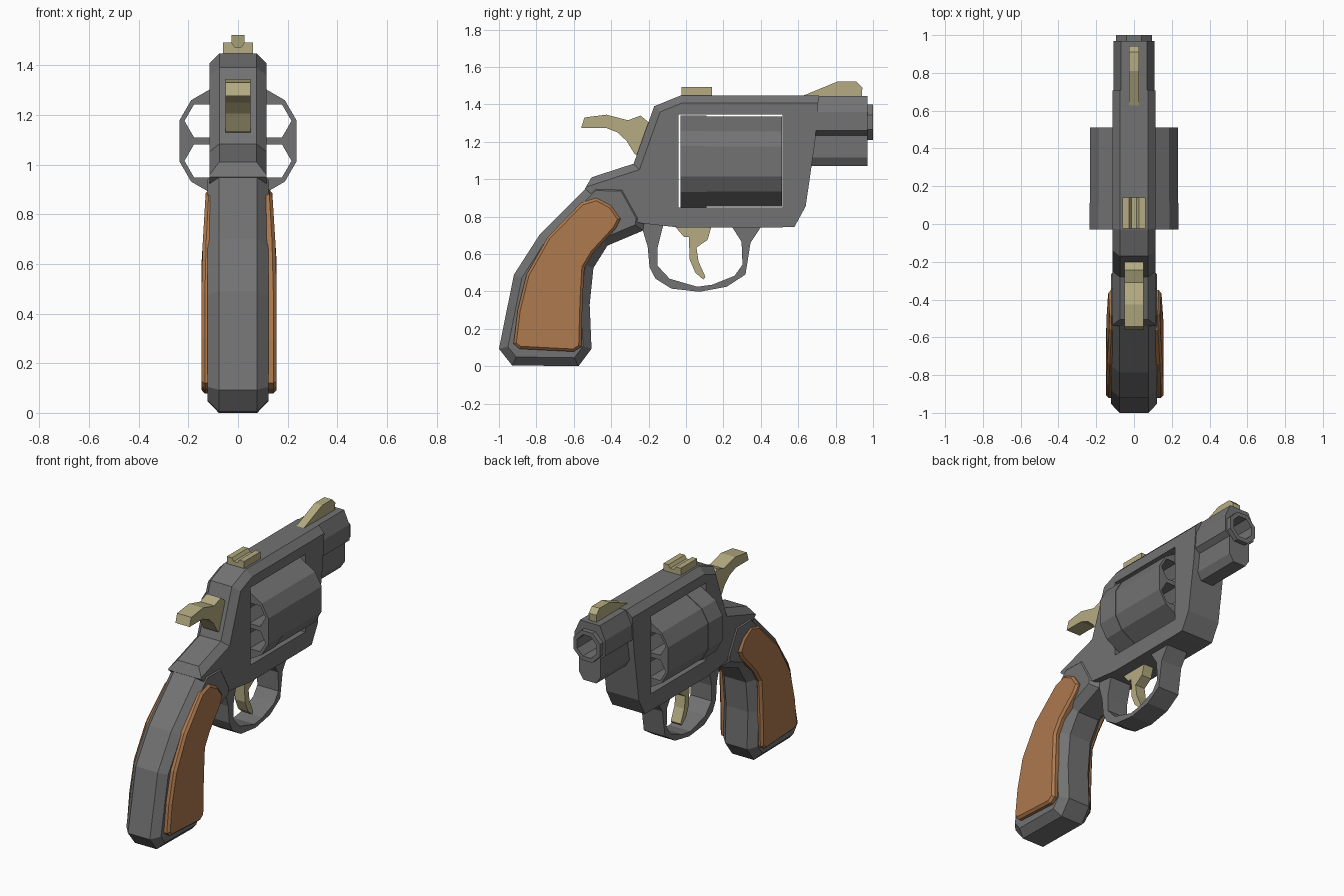
import bpy, bmesh
from math import cos, sin, radians

if "Cube" in bpy.data.objects:
    bpy.data.objects.remove(bpy.data.objects["Cube"])

def material(name, col):
    m = bpy.data.materials.new(name)
    m.diffuse_color = (*col, 1)
    m.use_nodes = True
    m.node_tree.nodes["Principled BSDF"].inputs["Base Color"].default_value = m.diffuse_color
    return m

wood = material("wood", (0.42, 0.19, 0.075))
brass = material("brass", (0.46, 0.41, 0.22))
steel = material("steel", (0.17, 0.17, 0.17))

def prism(name, pts, a, b, axis='x', bevel=0, chain=None, caps=(0, 1), mat=steel):
    """Extrude a profile (y,z along x, or x,z along y) from a to b; bevel chosen rim edges."""
    bm = bmesh.new()
    n = len(pts)
    rings = [[bm.verts.new((t, u, v) if axis == 'x' else (u, t, v)) for u, v in pts] for t in (a, b)]
    for r in rings:
        bm.faces.new(r)
    for i in range(n):
        j = (i + 1) % n
        bm.faces.new((rings[0][i], rings[0][j], rings[1][j], rings[1][i]))
    bmesh.ops.recalc_face_normals(bm, faces=bm.faces)
    if bevel:
        ids = range(n) if chain is None else chain
        edges = [bm.edges.get((rings[c][i], rings[c][(i + 1) % n])) for c in caps for i in ids]
        bmesh.ops.bevel(bm, geom=edges, offset=bevel, segments=1, affect='EDGES', clamp_overlap=False)
    me = bpy.data.meshes.new(name)
    bm.to_mesh(me)
    bm.free()
    ob = bpy.data.objects.new(name, me)
    bpy.context.collection.objects.link(ob)
    me.materials.append(mat)
    return ob

def cut(ob, cutter):
    m = ob.modifiers.new("cut", 'BOOLEAN')
    m.operation, m.solver, m.object = 'DIFFERENCE', 'EXACT', cutter
    bpy.context.view_layer.objects.active = ob
    bpy.ops.object.modifier_apply(modifier=m.name)

def ring(r, angles, cx=0, cz=0):
    return [(cx + r * cos(radians(t)), cz + r * sin(radians(t))) for t in angles]

def mirrored(half):
    return half + [(-x, z) for x, z in reversed(half)]

# Frame: front/top C-shaped half and lower rail close around the drum window
prism("frame", [(.71, 1.447), (-.03, 1.447), (-.17, 1.39), (-.28, 1.083), (-.505, 1.01),
                (-.54, .95), (-.44, .86), (-.243, .765), (-.04, .742), (-.04, 1.345),
                (.515, 1.345), (.515, .743), (.58, .745), (.64, .855), (.69, 1.2)],
      -.115, .115, bevel=.04, chain=range(4))
prism("frame_lower_rail", [(-.04, .742), (.515, .743), (.515, .85), (-.04, .85)], -.115, .115)

# Grip core
prism("grip_frame", [(-.50, .985), (-.785, .70), (-.92, .49), (-1, .093), (-.93, .005), (-.575, .0),
                     (-.505, .093), (-.515, .33), (-.495, .525), (-.42, .645), (-.23, .725),
                     (-.22, .80), (-.32, .98)], -.122, .122, bevel=.045)

# Wooden grip panels, thinner toward the top
panel = [(-.478, .90), (-.40, .858), (-.35, .787), (-.377, .735), (-.495, .607), (-.543, .527),
         (-.553, .355), (-.56, .104), (-.60, .078), (-.89, .093), (-.922, .12), (-.90, .30),
         (-.853, .49), (-.74, .69), (-.56, .875)]
for side, x in (("right", .156), ("left", -.147)):
    ob = prism("grip_panel_" + side, panel, x * .6, x, bevel=.014, caps=(1,), mat=wood)
    for v in ob.data.vertices:
        v.co.x *= 1 - .4 * max(0, v.co.z - .6)

# Drum: twelve uneven facets, six hexagonal chambers right through
CZ = 1.095
facets = [k * 60 + d for k in range(6) for d in (-19, 19)]
drum_parts = [prism("drum_rear", ring(.25, facets, 0, CZ), -.03, .11, 'y'),
              prism("drum_front", ring(.246, facets, 0, CZ), .11, .512, 'y')]
cutters = []
for k in range(6):
    cx, cz = ring(.161, [30 + 60 * k], 0, CZ)[0]
    c = prism("chamber_cutter", ring(.076, range(0, 360, 60), cx, cz), -.1, .6, 'y')
    cutters.append(c)
    for d in drum_parts:
        cut(d, c)

# Barrel with underlug, and muzzle ring, both bored
octagon = [22.5 + 45 * k for k in range(8)]
barrel = prism("barrel", mirrored([(.07, 1.445), (.108, 1.36), (.108, 1.26), (.075, 1.235),
                                   (.075, 1.115), (.045, 1.07)]), .66, .97, 'y')
muzzle = prism("muzzle", ring(.102, octagon, 0, 1.305), .9, 1.0, 'y')
bore = prism("bore_cutter", ring(.074, octagon, 0, 1.305), .74, 1.1, 'y')
cutters.append(bore)
cut(barrel, bore)
cut(muzzle, bore)
for c in cutters:
    bpy.data.objects.remove(c)

# Trigger guard
prism("trigger_guard", [(-.243, .765), (-.205, .64), (-.195, .53), (-.163, .468), (-.078, .415),
                        (.072, .398), (.217, .425), (.318, .49), (.345, .66), (.404, .75),
                        (.243, .75), (.297, .665), (.302, .543), (.26, .484), (.14, .436),
                        (.06, .425), (-.088, .468), (-.152, .537), (-.152, .634), (-.12, .76)],
      -.075, .075)

# Trigger
prism("trigger", [(-.07, .76), (-.01, .69), (.015, .69), (.02, .57), (.05, .50), (.093, .463),
                  (.104, .478), (.067, .56), (.056, .635), (.115, .675), (.14, .76)],
      -.035, .035, mat=brass)

# Hammer
prism("hammer", [(-.543, 1.33), (-.425, 1.345), (-.31, 1.315), (-.243, 1.34), (-.20, 1.305),
                 (-.15, 1.2), (-.2, 1.1), (-.275, 1.135), (-.318, 1.205), (-.366, 1.25),
                 (-.43, 1.275), (-.56, 1.275)], -.05, .05, mat=brass)

# Sights
prism("front_sight", [(.61, 1.44), (.81, 1.522), (.91, 1.522), (.943, 1.49), (.94, 1.44)],
      -.027, .027, mat=brass)
prism("rear_sight", mirrored([(.013, 1.472), (.026, 1.492), (.061, 1.492), (.061, 1.44)]),
      -.025, .14, 'y', mat=brass)
